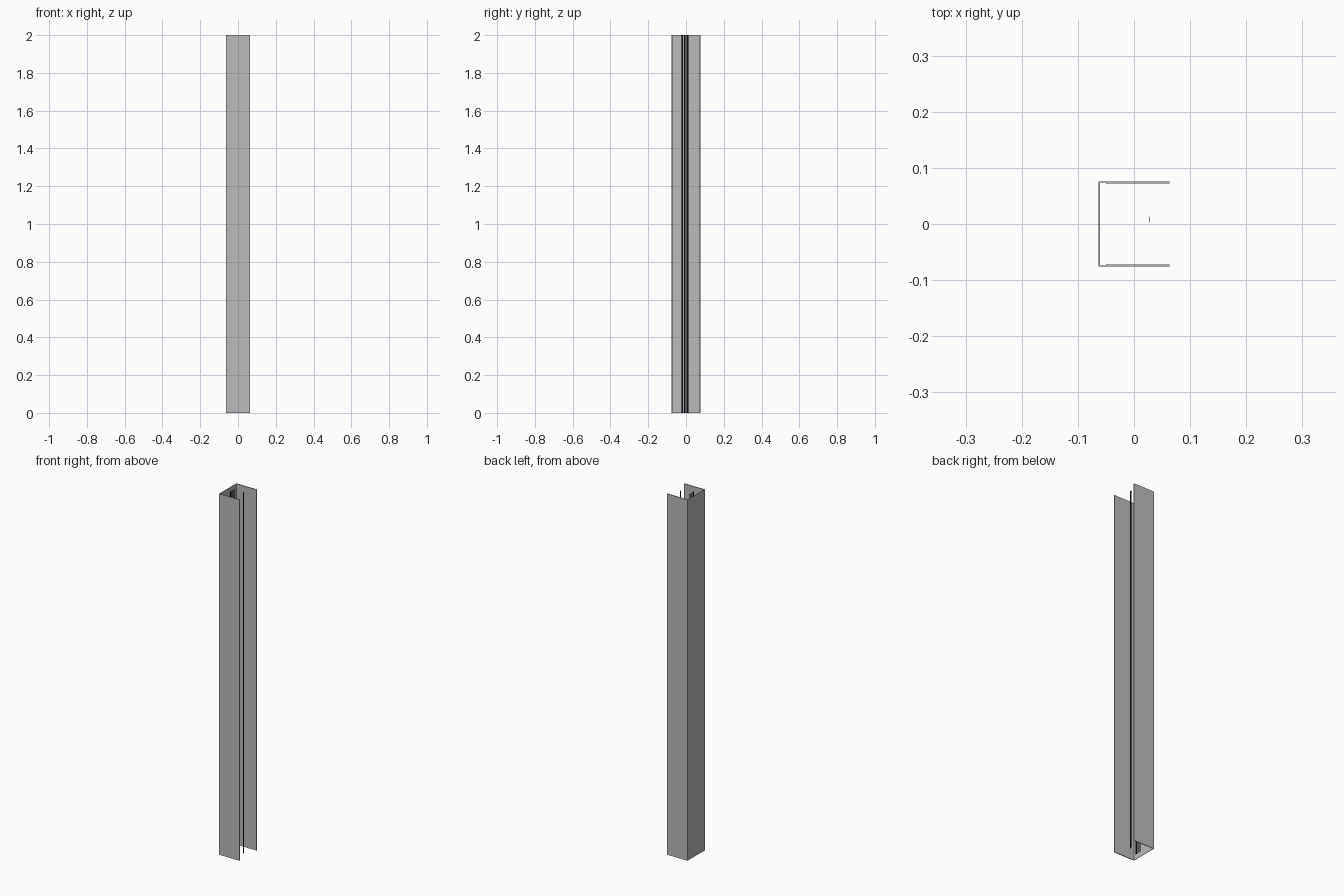
import bpy
import bmesh

if "Cube" in bpy.data.objects:
    bpy.data.objects.remove(bpy.data.objects["Cube"], do_unlink=True)

HEIGHT = 2.0


def make_material(name, value):
    mat = bpy.data.materials.new(name)
    mat.use_nodes = True
    color = (value, value, value, 1)
    mat.diffuse_color = color
    mat.node_tree.nodes["Principled BSDF"].inputs["Base Color"].default_value = color
    return mat


def extrude_profile(name, points, mat):
    """Raise a closed floor profile to the full height."""
    bm = bmesh.new()
    base = bm.faces.new([bm.verts.new((x, y, 0)) for x, y in points])
    result = bmesh.ops.extrude_face_region(bm, geom=[base], use_keep_orig=True)
    top = [v for v in result["geom"] if isinstance(v, bmesh.types.BMVert)]
    bmesh.ops.translate(bm, verts=top, vec=(0, 0, HEIGHT))
    bmesh.ops.recalc_face_normals(bm, faces=bm.faces)
    mesh = bpy.data.meshes.new(name)
    bm.to_mesh(mesh)
    bm.free()
    mesh.materials.append(mat)
    obj = bpy.data.objects.new(name, mesh)
    bpy.context.collection.objects.link(obj)
    return obj


metal = make_material("light grey metal", 0.5)
black = make_material("black rubber", 0.004)

# U-shaped channel: one half of the profile, mirrored across y
half = [(-0.063, 0.076), (0.063, 0.076), (0.063, 0.072), (-0.05, 0.072),
        (-0.05, 0.074), (-0.061, 0.074)]
profile = half + [(x, -y) for x, y in reversed(half)]
extrude_profile("channel", profile, metal)


def strip(name, x, y, width):
    """Very thin upright strip facing the open side."""
    t = 0.0002
    extrude_profile(name, [(x - t, y - width / 2), (x + t, y - width / 2),
                           (x + t, y + width / 2), (x - t, y + width / 2)], black)


# Black strips inside the channel
for i, y in enumerate((-0.02, -0.007, 0.008)):
    strip(f"inner_strip_{i + 1}", -0.031, y, 0.009)
strip("outer_strip", 0.028, 0.008, 0.01)
